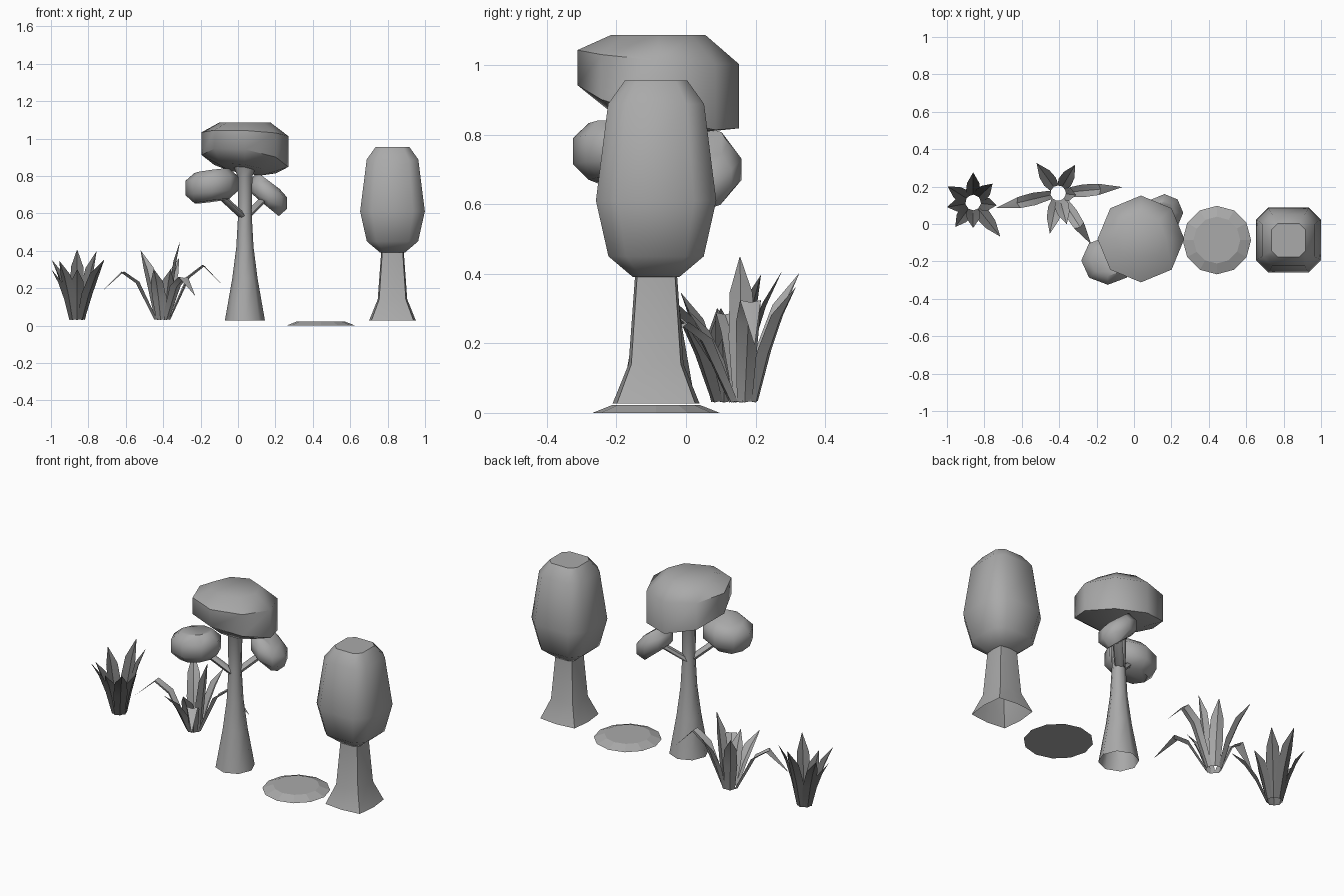
import bpy
from math import cos, sin, tau, radians
from mathutils import Vector

cube = bpy.data.objects.get("Cube")
if cube:
    bpy.data.objects.remove(cube, do_unlink=True)


def material(name, value):
    mat = bpy.data.materials.new(name)
    mat.use_nodes = True
    color = (value, value, value, 1)
    mat.diffuse_color = color
    mat.node_tree.nodes["Principled BSDF"].inputs["Base Color"].default_value = color
    return mat


GREY = material("mid_grey", 0.4)
DARK = material("dark_grey", 0.16)


def build(name, verts, faces, mat, angle=50):
    mesh = bpy.data.meshes.new(name)
    mesh.from_pydata(verts, [], faces)
    mesh.materials.append(mat)
    mesh.shade_smooth()
    mesh.set_sharp_from_angle(angle=radians(angle))
    obj = bpy.data.objects.new(name, mesh)
    bpy.context.collection.objects.link(obj)
    return obj


def ring(cx, cy, rx, ry, z, sides=8, tilt=(0, 0)):
    """Elliptical ring whose height drifts along x and y by the tilt."""
    pts = []
    for i in range(sides):
        c, s = cos(tau * i / sides), sin(tau * i / sides)
        pts.append((cx + rx * c, cy + ry * s, z + tilt[0] * c + tilt[1] * s))
    return pts


def square_ring(cx, cy, half, z, flat):
    """Square ring with cut corners."""
    f = half * flat
    corners = [(half, -f), (half, f), (f, half), (-f, half),
               (-half, f), (-half, -f), (-f, -half), (f, -half)]
    return [(cx + x, cy + y, z) for x, y in corners]


def loft(name, rings, bottom=True, top=True, mat=GREY, angle=50):
    n = len(rings[0])
    verts = [p for r in rings for p in r]
    faces = []
    for k in range(len(rings) - 1):
        for i in range(n):
            j = (i + 1) % n
            faces.append((k * n + i, k * n + j, (k + 1) * n + j, (k + 1) * n + i))
    if bottom:
        faces.append(tuple(reversed(range(n))))
    if top:
        faces.append(tuple(range(len(verts) - n, len(verts))))
    return build(name, verts, faces, mat, angle)


# Flat stone disc
STONE = (0.443, -0.086)
loft("stone_disc", [ring(*STONE, r, r, z, 12) for r, z in ((0.183, 0), (0.125, 0.023))], angle=10)

# Square tree: flared trunk with bowed sides, open underneath
SQUARE = (0.826, -0.086)
trunk = []
for half, z in ((0.125, 0.027), (0.079, 0.14), (0.06, 0.4)):
    c = half * 0.9
    offsets = [(half, 0), (c, c), (0, half), (-c, c), (-half, 0), (-c, -c), (0, -half), (c, -c)]
    trunk.append([(SQUARE[0] + x, SQUARE[1] + y, z) for x, y in offsets])
loft("square_tree_trunk", trunk, bottom=False)

crown = ((0.066, 0.39), (0.137, 0.45), (0.173, 0.61), (0.138, 0.888), (0.09, 0.955))
loft("square_tree_crown", [square_ring(*SQUARE, h, z, 0.63) for h, z in crown])

# Round tree: tapered trunk, open underneath
ROUND = (0.037, -0.08)
profile = ((0.107, 0.027), (0.068, 0.25), (0.046, 0.42), (0.036, 0.6), (0.04, 0.8), (0.07, 0.87))
loft("round_tree_trunk", [ring(*ROUND, r, r, z) for r, z in profile], bottom=False)

# Leaning main crown
levels = ((0.13, 0.835, (-0.02, -0.025)), (0.232, 0.88, (-0.032, -0.062)),
          (0.232, 1.023, (-0.01, -0.02)), (0.136, 1.086, (0, 0)))
loft("round_tree_main_crown", [ring(*ROUND, r, r, z, 8, t) for r, z, t in levels])

# Side crowns and the branches that carry them
left_levels = ((0.65, 0.665), (1, 0.71), (1, 0.785), (0.65, 0.828))
loft("right_side_crown",
     [ring(-0.14, -0.195, 0.142 * f, 0.13 * f, z, 8, (0.012, -0.005)) for f, z in left_levels])
right_levels = ((0.55, 0.63), (1, 0.67), (1, 0.73), (0.6, 0.775))
loft("left_side_crown",
     [ring(0.163, 0.06, 0.1 * f, 0.1 * f, z, 8, (-0.045, 0)) for f, z in right_levels])


def branch(name, start, end):
    loft(name, [ring(x, y, 0.027, 0.027, z, 6) for x, y, z in (start, end)])


branch("right_branch", (0.035, -0.085, 0.575), (-0.1, -0.165, 0.7))
branch("left_branch", (0.035, -0.075, 0.575), (0.15, 0.04, 0.69))


# Leaf blades: (share of reach, share of height, half width)
UPRIGHT = ((0, 0, 0.026), (0.3, 0.42, 0.038), (0.62, 0.74, 0.033), (1, 1, 0.001))
ARCHED = ((0, 0, 0.022), (0.35, 0.78, 0.034), (0.62, 1, 0.03), (1, 0.58, 0.001))


def plant(name, center, blades, mat):
    verts, faces = [], []
    base_z = 0.03
    for x, y, height, shape in blades:
        tip = Vector((x, y, 0))
        middle = Vector((*center, 0))
        out = (tip - middle).normalized()
        side = Vector((-out.y, out.x, 0))
        base = middle + out * 0.042
        start = len(verts)
        for reach, rise, width in shape:
            mid = base.lerp(tip, reach)
            mid.z = base_z + (height - base_z) * rise
            # The midrib sits outside the edges to fold the blade
            fold = out * (-0.35 * width) + Vector((0, 0, 0.2 * width))
            verts += [mid + side * width + fold, mid, mid - side * width + fold]
        for k in range(len(shape) - 1):
            a = start + 3 * k
            faces += [(a, a + 1, a + 4, a + 3), (a + 1, a + 2, a + 5, a + 4)]
    build(name, verts, faces, mat, 35)


plant("arching_grass", (-0.405, 0.165), [
    (-0.065, 0.197, 0.318, ARCHED),
    (-0.735, 0.086, 0.283, ARCHED),
    (-0.23, -0.107, 0.255, ARCHED),
    (-0.52, 0.325, 0.4, UPRIGHT),
    (-0.315, 0.315, 0.36, UPRIGHT),
    (-0.31, 0.155, 0.448, UPRIGHT),
    (-0.45, -0.05, 0.3, UPRIGHT),
    (-0.36, 0.0, 0.3, UPRIGHT),
], GREY)

plant("dark_leaf_clump", (-0.86, 0.115), [
    (-0.86, 0.275, 0.405, UPRIGHT),
    (-0.995, 0.2, 0.35, UPRIGHT),
    (-0.998, 0.09, 0.3, UPRIGHT),
    (-0.955, -0.015, 0.345, UPRIGHT),
    (-0.86, -0.02, 0.3, UPRIGHT),
    (-0.716, -0.066, 0.35, UPRIGHT),
    (-0.735, 0.1, 0.3, UPRIGHT),
    (-0.757, 0.215, 0.395, UPRIGHT),
], DARK)
